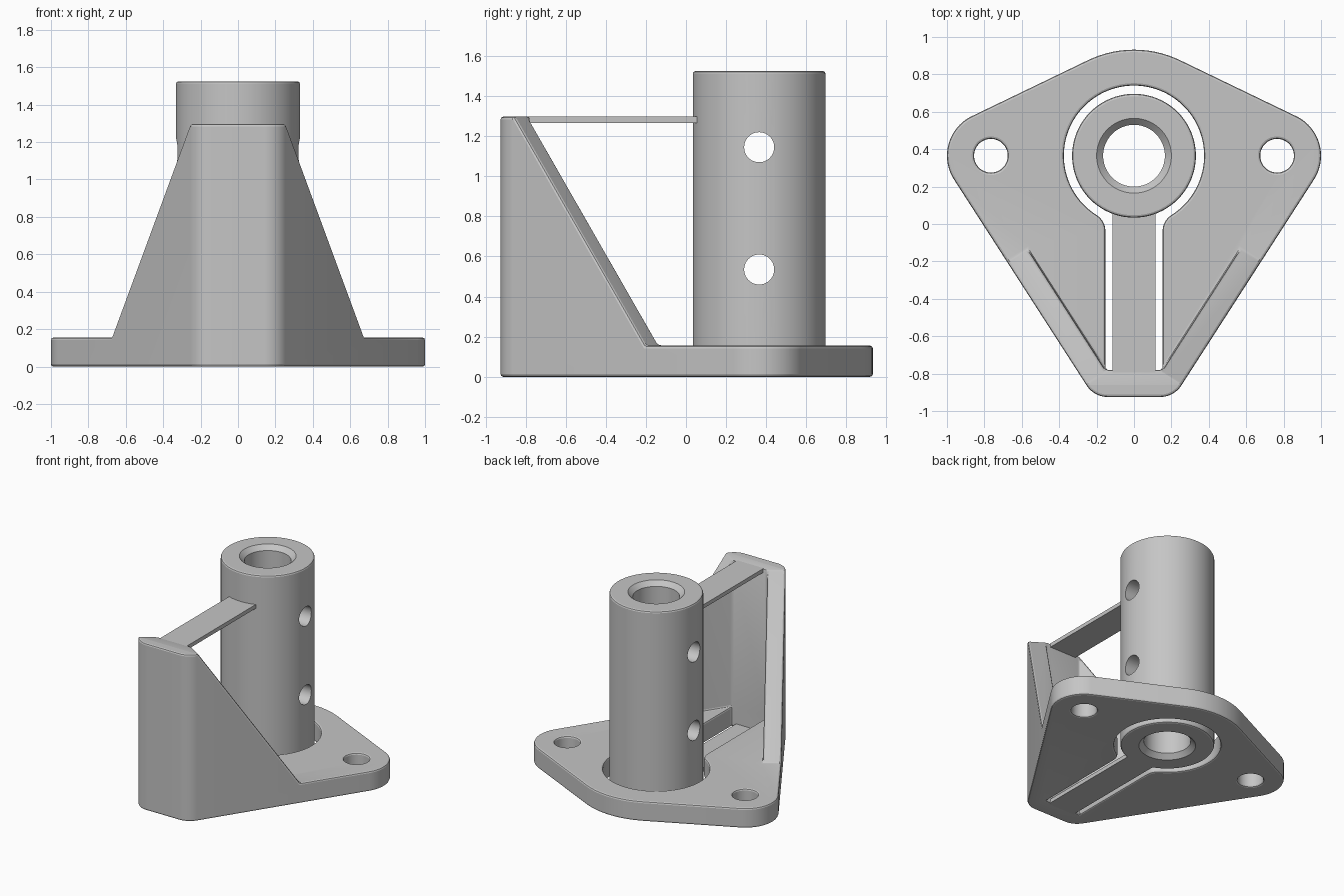
import bpy, bmesh, math
from mathutils import Vector, Matrix

if "Cube" in bpy.data.objects:
    bpy.data.objects.remove(bpy.data.objects["Cube"], do_unlink=True)

CY = 0.365          # y of the tube axis and screw holes
PLATE = 0.155       # plate thickness
TOP = 1.297         # height of the bracket
ARM = 0.115         # half width of the flexure arms
NECK = 0.153        # half width of the slot around the arm
FRONT = -0.78       # inner face of the front wall

grey = bpy.data.materials.new("light grey")
grey.use_nodes = True
grey.diffuse_color = (0.56, 0.56, 0.56, 1)
grey.node_tree.nodes["Principled BSDF"].inputs["Base Color"].default_value = (0.56, 0.56, 0.56, 1)


def make(name, bm, helper=False):
    bmesh.ops.recalc_face_normals(bm, faces=bm.faces)
    mesh = bpy.data.meshes.new(name)
    bm.to_mesh(mesh)
    bm.free()
    ob = bpy.data.objects.new(name, mesh)
    bpy.context.collection.objects.link(ob)
    mesh.materials.append(grey)
    ob.hide_render = helper
    return ob


def prism(name, pts, z0, z1, matrix=None, helper=False):
    bm = bmesh.new()
    face = bm.faces.new([bm.verts.new((x, y, z0)) for x, y in pts])
    ext = bmesh.ops.extrude_face_region(bm, geom=[face])["geom"]
    bmesh.ops.translate(bm, vec=(0, 0, z1 - z0),
                        verts=[v for v in ext if isinstance(v, bmesh.types.BMVert)])
    if matrix:
        bm.transform(matrix)
    return make(name, bm, helper)


def arc(cx, cy, r, a0=0, a1=360, n=64):
    steps = [math.radians(a0 + (a1 - a0) * i / n) for i in range(n + (a1 - a0 != 360))]
    return [(cx + r * math.cos(a), cy + r * math.sin(a)) for a in steps]


def hull(pts):
    def half(seq):
        out = []
        for p in seq:
            while len(out) > 1 and ((out[-1][0] - out[-2][0]) * (p[1] - out[-2][1])
                                    - (out[-1][1] - out[-2][1]) * (p[0] - out[-2][0])) <= 1e-7:
                out.pop()
            out.append(p)
        return out[:-1]
    pts = sorted(pts)
    return half(pts) + half(pts[::-1])


def finish(ob, cutters, bevel=0):
    for c in cutters:
        mod = ob.modifiers.new("cut", "BOOLEAN")
        mod.operation, mod.solver, mod.object = "DIFFERENCE", "EXACT", c
    if bevel:
        ob.modifiers.new("weld", "WELD").merge_threshold = 0.002
        mod = ob.modifiers.new("clean", "DECIMATE")
        mod.decimate_type, mod.angle_limit = "DISSOLVE", math.radians(1)
        mod = ob.modifiers.new("soft_edges", "BEVEL")
        mod.width, mod.segments, mod.use_clamp_overlap = bevel, 2, False
        mod.limit_method, mod.angle_limit = "ANGLE", math.radians(35)
    bpy.context.view_layer.update()
    graph = bpy.context.evaluated_depsgraph_get()
    mesh = bpy.data.meshes.new_from_object(ob.evaluated_get(graph))
    ob.modifiers.clear()
    ob.data = mesh
    for c in cutters:
        bpy.data.objects.remove(c, do_unlink=True)
    bpy.ops.object.select_all(action="DESELECT")
    ob.select_set(True)
    bpy.context.view_layer.objects.active = ob
    bpy.ops.object.shade_smooth_by_angle(angle=math.radians(20))


# Base plate and bracket: one tall block, cut down
ears = [p for s in (-1, 1) for p in arc(s * 0.765, CY, 0.235)]
corners = [p for s in (-1, 1) for p in arc(s * 0.14, -0.79, 0.135)]
outline = hull(ears + corners + arc(0, CY, 0.567, n=96))
body = prism("base_and_bracket", outline, 0, TOP)

along = Vector((0.54, -0.842, 0)).normalized()   # runs down the left wall to the front
cavity = [(-NECK, FRONT), (NECK, FRONT),
          (NECK + 2.2 * along.x, FRONT - 2.2 * along.y),
          (-NECK - 2.2 * along.x, FRONT - 2.2 * along.y)]
cutters = [prism("cavity_cutter", cavity, PLATE, 2, helper=True)]

# Sloping top edge of each side wall
rise = (TOP - PLATE) / 0.777
slope = [(0, PLATE), (1.1, PLATE + 1.1 * rise), (-1.7, PLATE + 1.1 * rise), (-1.7, PLATE)]
for side in (-1, 1):
    d = Vector((-side * along.x, along.y, 0))
    n = Vector((side * -along.y, -along.x, 0))    # outward wall normal
    up = Vector((0, 0, 1))
    m = Matrix((d, up, n)).transposed().to_4x4()
    m.translation = (side * 0.672, -0.2, 0)
    cutters.append(prism("slope_cutter", slope, -0.16, 0.3, m, True))

# Keyhole slot round the tube and its lower arm
fillet = 0.1
reach = 0.375 + fillet
fx = NECK + fillet
fy = CY - math.sqrt(reach ** 2 - fx ** 2)
tilt = math.degrees(math.atan2(CY - fy, -fx))
right_fillet = arc(fx, fy, fillet, 180, tilt, 8)
join = math.degrees(math.atan2(fy - CY, fx))
keyhole = ([(NECK, FRONT)] + right_fillet[:-1] + arc(0, CY, 0.375, join, 180 - join, 80)
           + [(-x, y) for x, y in right_fillet[:-1][::-1]] + [(-NECK, FRONT)])
cutters.append(prism("keyhole_cutter", keyhole, -0.1, PLATE + 0.05, helper=True))
for side in (-1, 1):
    cutters.append(prism("screw_cutter", arc(side * 0.765, CY, 0.09), -0.1, 0.4, helper=True))
finish(body, cutters, 0.013)

# Tube, turned from a profile with chamfered bore and rounded rims
H = 1.525
half_profile = [(0.165, 0.035), (0.2, 0), (0.318, 0), (0.327, 0.004), (0.331, 0.013)]
profile = half_profile + [(r, H - z) for r, z in half_profile[::-1]]
bm = bmesh.new()
verts = [bm.verts.new((r, 0, z)) for r, z in profile]
edges = [bm.edges.new((verts[i - 1], verts[i])) for i in range(len(verts))]
bmesh.ops.spin(bm, geom=verts + edges, cent=(0, 0, 0), axis=(0, 0, 1),
               angle=math.tau, steps=80, use_merge=True)
bmesh.ops.remove_doubles(bm, verts=bm.verts, dist=1e-4)
bmesh.ops.translate(bm, vec=(0, CY, 0), verts=bm.verts)
tube = make("tube", bm)
cross = []
for z in (0.535, 1.145):
    m = Matrix.Translation((0, CY, z)) @ Matrix.Rotation(math.pi / 2, 4, "Y")
    cross.append(prism("cross_cutter", arc(0, 0, 0.075, n=40), -0.6, 0.6, m, True))
finish(tube, cross)

# Two thin flexure arms joining the tube to the front wall
arm = [(-ARM, FRONT - 0.02), (ARM, FRONT - 0.02), (ARM, 0.08), (-ARM, 0.08)]
for name, z in (("lower_arm", 0), ("upper_arm", TOP - 0.03)):
    finish(prism(name, arm, z, z + 0.03), [])
